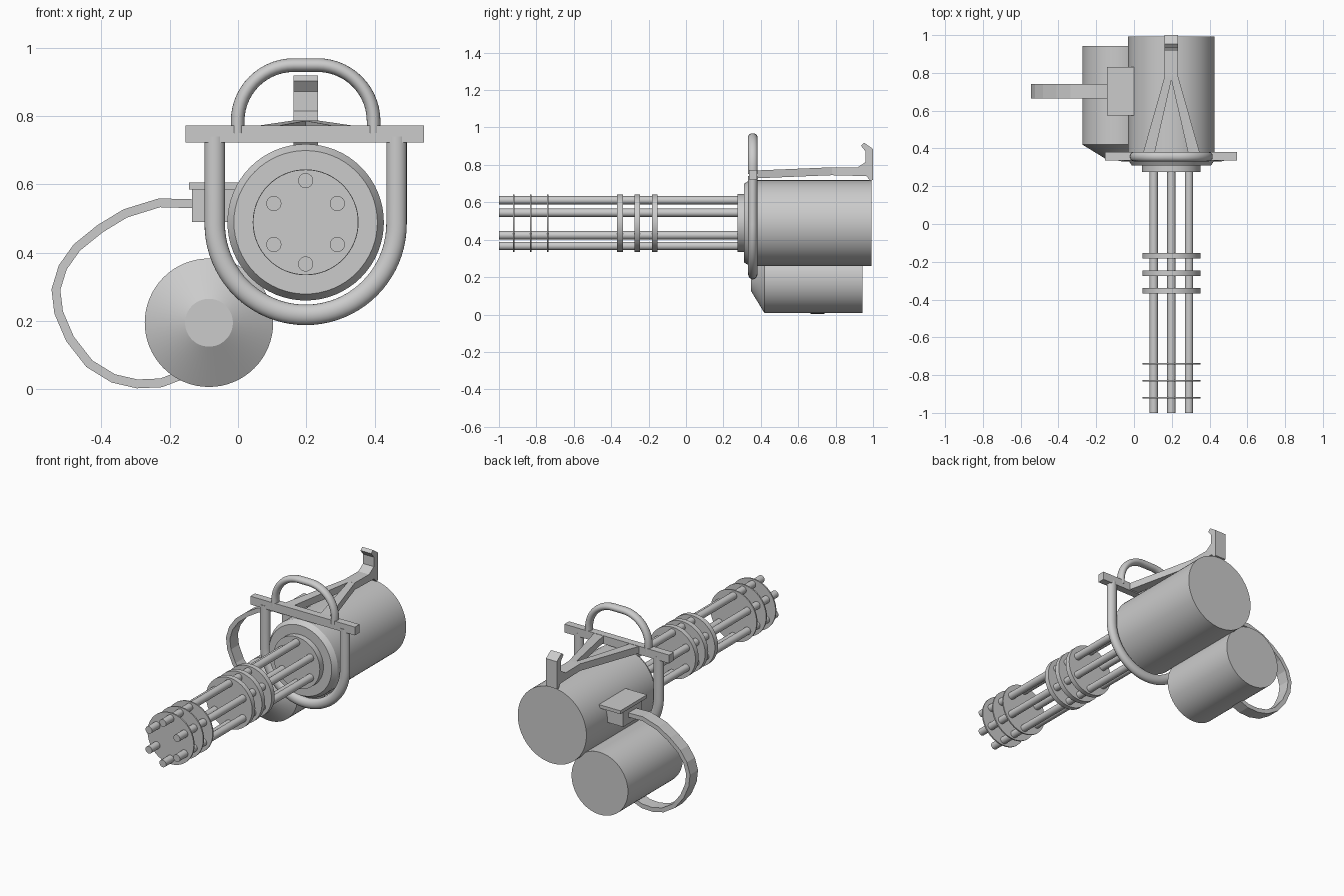
import bpy, bmesh
from math import sin, cos, pi
from mathutils import Vector

if "Cube" in bpy.data.objects:
    bpy.data.objects.remove(bpy.data.objects["Cube"])

CX, CZ = 0.198, 0.489   # axis of the main housing and barrels


def finish(name, bm, smooth=True):
    bmesh.ops.remove_doubles(bm, verts=bm.verts, dist=1e-5)
    bmesh.ops.recalc_face_normals(bm, faces=bm.faces)
    me = bpy.data.meshes.new(name)
    bm.to_mesh(me)
    bm.free()
    ob = bpy.data.objects.new(name, me)
    bpy.context.collection.objects.link(ob)
    if smooth:
        bpy.ops.object.select_all(action='DESELECT')
        ob.select_set(True)
        bpy.context.view_layer.objects.active = ob
        bpy.ops.object.shade_smooth_by_angle(angle=0.5)
    return ob


def skin(bm, rings):
    """Join closed rings of points into a capped solid."""
    vs = [[bm.verts.new(p) for p in r] for r in rings]
    n = len(vs[0])
    for a, b in zip(vs, vs[1:]):
        for i in range(n):
            j = (i + 1) % n
            bm.faces.new((a[i], a[j], b[j], b[i]))
    bm.faces.new(vs[0])
    bm.faces.new(vs[-1])


def lathe(name, x, z, profile, n=64):
    """Turn (radius, y) points about an axis parallel to y."""
    bm = bmesh.new()
    skin(bm, [[(x + r * cos(2 * pi * i / n), y, z + r * sin(2 * pi * i / n))
               for i in range(n)] for r, y in profile])
    return finish(name, bm)


def sweep(name, path, section, y, smooth=True):
    """Sweep a (normal, y) section along an (x, z) path."""
    pts = [Vector(p) for p in path]
    rings = []
    for i, p in enumerate(pts):
        t = (pts[min(i + 1, len(pts) - 1)] - pts[max(i - 1, 0)]).normalized()
        rings.append([(p.x - t.y * a, y + b, p.y + t.x * a) for a, b in section])
    bm = bmesh.new()
    skin(bm, rings)
    return finish(name, bm, smooth)


def box(name, x0, x1, y0, y1, z0, z1):
    bm = bmesh.new()
    skin(bm, [[(x0, y0, z), (x1, y0, z), (x1, y1, z), (x0, y1, z)] for z in (z0, z1)])
    return finish(name, bm, False)


def ellipse(a, b, n=20):
    return [(a * cos(2 * pi * i / n), b * sin(2 * pi * i / n)) for i in range(n)]


def arc(cx, cz, r, a0, a1, n):
    return [(cx + r * cos(a0 + (a1 - a0) * i / n), cz + r * sin(a0 + (a1 - a0) * i / n))
            for i in range(n + 1)]


# Main housing with chamfered front and raised barrel hub
lathe("main_housing", CX, CZ, [(0.155, 0.275), (0.155, 0.31), (0.21, 0.31),
                               (0.229, 0.34), (0.229, 0.993)])

# Six barrels and their clamp discs
for i, (dx, dz) in enumerate([(0, .122), (.093, .055), (.093, -.065),
                              (0, -.122), (-.093, -.065), (-.093, .055)]):
    lathe(f"barrel_{i + 1}", CX + dx, CZ + dz, [(0.022, -1.0), (0.022, 0.29)], 24)
for i, (y, t) in enumerate([(-.92, .008), (-.83, .008), (-.74, .008),
                            (-.353, .03), (-.26, .03), (-.168, .03)]):
    lathe(f"barrel_clamp_{i + 1}", CX, CZ, [(0.154, y - t / 2), (0.154, y + t / 2)])

# Ammunition drum with a tapered front
lathe("ammo_drum", -0.085, 0.195, [(0.07, 0.348), (0.188, 0.42), (0.188, 0.943)])

# Carrying frame: U-shaped tube, crossbar and top handle
FY = 0.357
R = 0.266
sweep("frame_tube", [(CX - R, 0.74), (CX - R, 0.6)] + arc(CX, 0.484, R, pi, 2 * pi, 40)
      + [(CX + R, 0.6), (CX + R, 0.74)], ellipse(0.03, 0.025), FY)
box("frame_crossbar", -0.153, 0.545, 0.336, 0.38, 0.722, 0.772)
sweep("top_handle", [(CX - .199, 0.75)] + arc(CX - .035, 0.785, .164, pi, pi / 2, 14)
      + arc(CX + .035, 0.785, .164, pi / 2, 0, 14) + [(CX + .199, 0.75)],
      ellipse(0.02, 0.025), FY)

# Two struts converging on the rear bracket
for side, s in (("left", -1), ("right", 1)):
    bm = bmesh.new()
    rings = []
    for y, xa, xb, z0, z1 in [(0.37, .152, .09, .728, .77), (0.78, .036, -.004, .745, .787)]:
        rings.append([(CX + s * xa, y, z0), (CX + s * xb, y, z0),
                      (CX + s * xb, y, z1), (CX + s * xa, y, z1)])
    skin(bm, rings)
    finish(f"strut_{side}", bm, False)

# Rear bracket with an upturned hook
hook = [(.775, .745), (.965, .74), (.985, .715), (1.0, .72), (1.0, .885), (.953, .918),
        (.935, .903), (.96, .872), (.96, .815), (.915, .785), (.775, .787)]
bm = bmesh.new()
skin(bm, [[(CX + s * .036, y, z) for y, z in hook] for s in (-1, 1)])
finish("rear_hook", bm, False)

# Feed box with a lid plate
box("feed_box", -0.134, 0.02, 0.61, 0.79, 0.49, 0.59)
box("feed_box_lid", -0.143, 0.0, 0.575, 0.83, 0.585, 0.605)

# Faceted feed belt looping from box to drum
belt = [(-.12, .543), (-.23, .546), (-.33, .515), (-.404, .470), (-.472, .415), (-.513, .357),
        (-.533, .292), (-.525, .225), (-.492, .148), (-.435, .075), (-.365, .032),
        (-.295, .016), (-.225, .019), (-.165, .042), (-.12, .07)]
sweep("feed_belt", belt, [(-.013, -.038), (.013, -.038), (.013, .038), (-.013, .038)],
      0.703, False)
